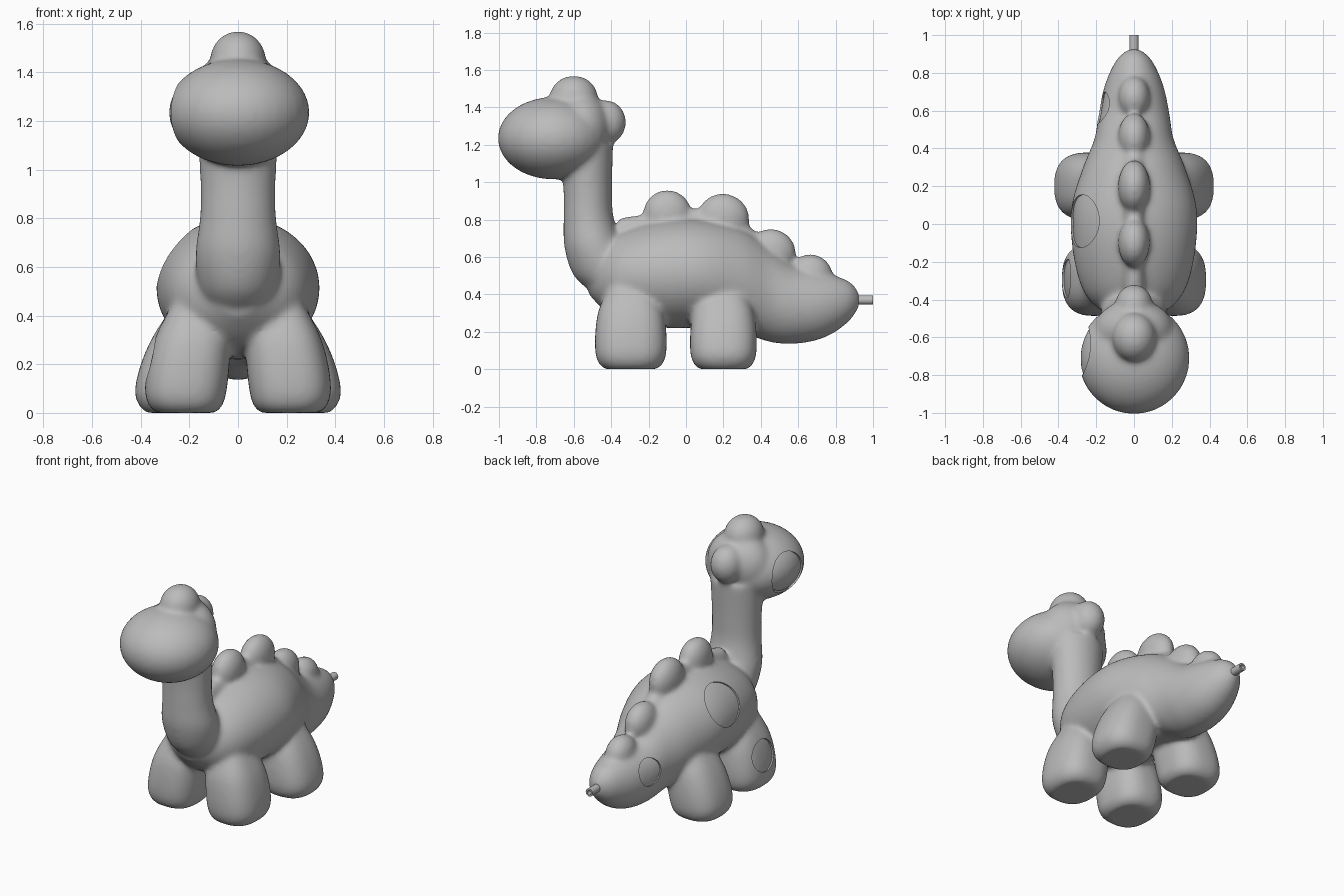
import bpy, bmesh
from math import cos, sin, pi
from mathutils import Vector, Matrix

if "Cube" in bpy.data.objects:
    bpy.data.objects.remove(bpy.data.objects["Cube"])

grey = bpy.data.materials.new("plain grey")
grey.use_nodes = True
GREY = (0.5, 0.5, 0.5, 1)
grey.diffuse_color = GREY
grey.node_tree.nodes["Principled BSDF"].inputs["Base Color"].default_value = GREY


def to_object(name, bm):
    bmesh.ops.recalc_face_normals(bm, faces=bm.faces)
    mesh = bpy.data.meshes.new(name)
    bm.to_mesh(mesh)
    bm.free()
    mesh.materials.append(grey)
    obj = bpy.data.objects.new(name, mesh)
    bpy.context.collection.objects.link(obj)
    return obj


def bake(obj):
    """Replace the mesh by its modified result."""
    graph = bpy.context.evaluated_depsgraph_get()
    mesh = bpy.data.meshes.new_from_object(obj.evaluated_get(graph))
    obj.modifiers.clear()
    obj.data = mesh


def smooth(obj, angle):
    bpy.ops.object.select_all(action='DESELECT')
    obj.select_set(True)
    bpy.context.view_layer.objects.active = obj
    bpy.ops.object.shade_smooth_by_angle(angle=angle)


def spline(keys, steps=5):
    """Catmull-Rom resampling of section tuples."""
    pts = [Vector(k) for k in keys]
    pts = [pts[0]] + pts + [pts[-1]]
    out = []
    for a, b, c, d in zip(pts, pts[1:], pts[2:], pts[3:]):
        for i in range(steps):
            t = i / steps
            out.append(b + (c - a) * t / 2 + (a * 2 - b * 5 + c * 4 - d) * t * t / 2
                       + (b * 3 - a - c * 3 + d) * t ** 3 / 2)
    return out + [pts[-1]]


def loft(bm, keys, second, power=2.0, sides=40):
    """Rings of (x, y, z, width, depth); the ring lies along x and `second`."""
    rings = []
    for s in spline(keys):
        ring = []
        for i in range(sides):
            c, n = cos(2 * pi * i / sides), sin(2 * pi * i / sides)
            co = Vector(s[:3])
            co.x += s[3] * abs(c) ** (2 / power) * (1 if c > 0 else -1)
            co[second] += s[4] * abs(n) ** (2 / power) * (1 if n > 0 else -1)
            ring.append(bm.verts.new(co))
        rings.append(ring)
    faces = [bm.faces.new(rings[0]), bm.faces.new(rings[-1])]
    for r, q in zip(rings, rings[1:]):
        for i in range(sides):
            j = (i + 1) % sides
            faces.append(bm.faces.new((r[i], r[j], q[j], q[i])))
    bmesh.ops.recalc_face_normals(bm, faces=faces)


def blob(bm, centre, radii, tilt=0):
    mat = (Matrix.Translation(centre) @ Matrix.Rotation(tilt, 4, 'X')
           @ Matrix.Diagonal((*radii, 1)))
    bmesh.ops.create_uvsphere(bm, u_segments=32, v_segments=20, radius=1, matrix=mat)


bm = bmesh.new()
# torso and tail, front to back
loft(bm, [(0, y, z, w, h) for y, z, w, h in (
    (-.52, .47, .08, .07), (-.42, .49, .22, .19), (-.3, .5, .29, .25),
    (-.1, .51, .33, .29), (.1, .51, .33, .29), (.3, .47, .27, .28),
    (.45, .4, .21, .255), (.57, .35, .19, .215), (.7, .34, .165, .185),
    (.8, .35, .13, .15), (.88, .365, .085, .1), (.925, .37, .03, .04))], 2)
# neck, bottom to top
loft(bm, [(0, y, z, w, d) for z, y, w, d in (
    (.4, -.36, .11, .13), (.5, -.42, .16, .18), (.65, -.49, .175, .16),
    (.8, -.52, .157, .135), (.95, -.525, .155, .13), (1.2, -.53, .17, .14))], 1)
# legs
for side in (1, -1):
    for x, y, w, d, lean in ((.215, -.295, .168, .19, -.03), (.252, .2, .172, .177, -.06)):
        loft(bm, [(side * (x + lean * k), y, z, w * s, d * s) for z, k, s in (
            (0, 0, .72), (.03, 0, .9), (.09, 0, 1), (.2, .4, 1),
            (.32, 1, .9), (.45, 1.6, .6))], 1, 2.6)
# head, skull and head knobs
blob(bm, (0, -.71, 1.235), (.295, .297, .22))
blob(bm, (0, -.56, 1.29), (.21, .16, .19))
blob(bm, (0, -.6, 1.45), (.115, .13, .12))
blob(bm, (0, -.43, 1.32), (.1, .11, .12))
# back ridge and bumps
loft(bm, [(0, y, z, .055, .07) for y, z in (
    (-.36, .74), (-.2, .76), (.05, .79), (.25, .75), (.42, .63), (.6, .49), (.78, .42))], 2)
for y, z, length, height, tilt in ((-.1, .83, .13, .13, 0), (.2, .81, .14, .13, -.2),
                                   (.46, .63, .13, .12, -.4), (.67, .51, .115, .105, -.3)):
    blob(bm, (0, y, z), (.085, length, height), tilt)

dinosaur = to_object("dinosaur_body", bm)
remesh = dinosaur.modifiers.new("fuse", 'REMESH')
remesh.mode = 'VOXEL'
remesh.voxel_size = .012
soften = dinosaur.modifiers.new("soften", 'SMOOTH')
soften.factor = .5
soften.iterations = 22
bake(dinosaur)

# shallow round recesses on one flank, whose floors follow the skin
bm = bmesh.new()
for centre, normal, radius in (((-.2, -.675, 1.23), (-1, 0, .1), .13),
                               ((-.18, .015, .59), (-.85, 0, .52), .14),
                               ((-.1, .6, .38), (-.93, .2, .3), .085),
                               ((-.28, -.28, .2), (-.96, -.1, .22), .1)):
    n = Vector(normal).normalized()
    hit, spot, _, _ = dinosaur.ray_cast(Vector(centre) + n, -n)
    spot = spot if hit else Vector(centre)
    bmesh.ops.create_cone(bm, cap_ends=True, segments=48, radius1=radius, radius2=radius,
                          depth=.14, matrix=Matrix.Translation(spot)
                          @ n.to_track_quat('Z', 'Y').to_matrix().to_4x4())
cutter = to_object("recess_cutter", bm)
core = bpy.data.objects.new("recess_core", dinosaur.data.copy())
bpy.context.collection.objects.link(core)
normals = [v.normal.copy() for v in core.data.vertices]
for v, n in zip(core.data.vertices, normals):
    v.co -= n * .01
for target, tool in ((cutter, core), (dinosaur, cutter)):
    tool.hide_render = True
    cut = target.modifiers.new("cut", 'BOOLEAN')
    cut.operation = 'DIFFERENCE'
    cut.solver = 'EXACT'
    cut.object = tool
    bake(target)
for helper in (cutter, core):
    bpy.data.objects.remove(helper)
smooth(dinosaur, .7)

# hollow tail peg
bm = bmesh.new()
bmesh.ops.create_cone(bm, cap_ends=True, segments=24, radius1=.025, radius2=.025, depth=.12,
                      matrix=Matrix.Translation((0, .94, .37)) @ Matrix.Rotation(-pi / 2, 4, 'X'))
end = max(bm.faces, key=lambda f: f.calc_center_median().y)
bmesh.ops.inset_individual(bm, faces=[end], thickness=.011)
hole = bmesh.ops.extrude_discrete_faces(bm, faces=[end])["faces"]
bmesh.ops.translate(bm, verts=hole[0].verts, vec=(0, -.03, 0))
peg = to_object("tail_peg", bm)
smooth(peg, .7)
